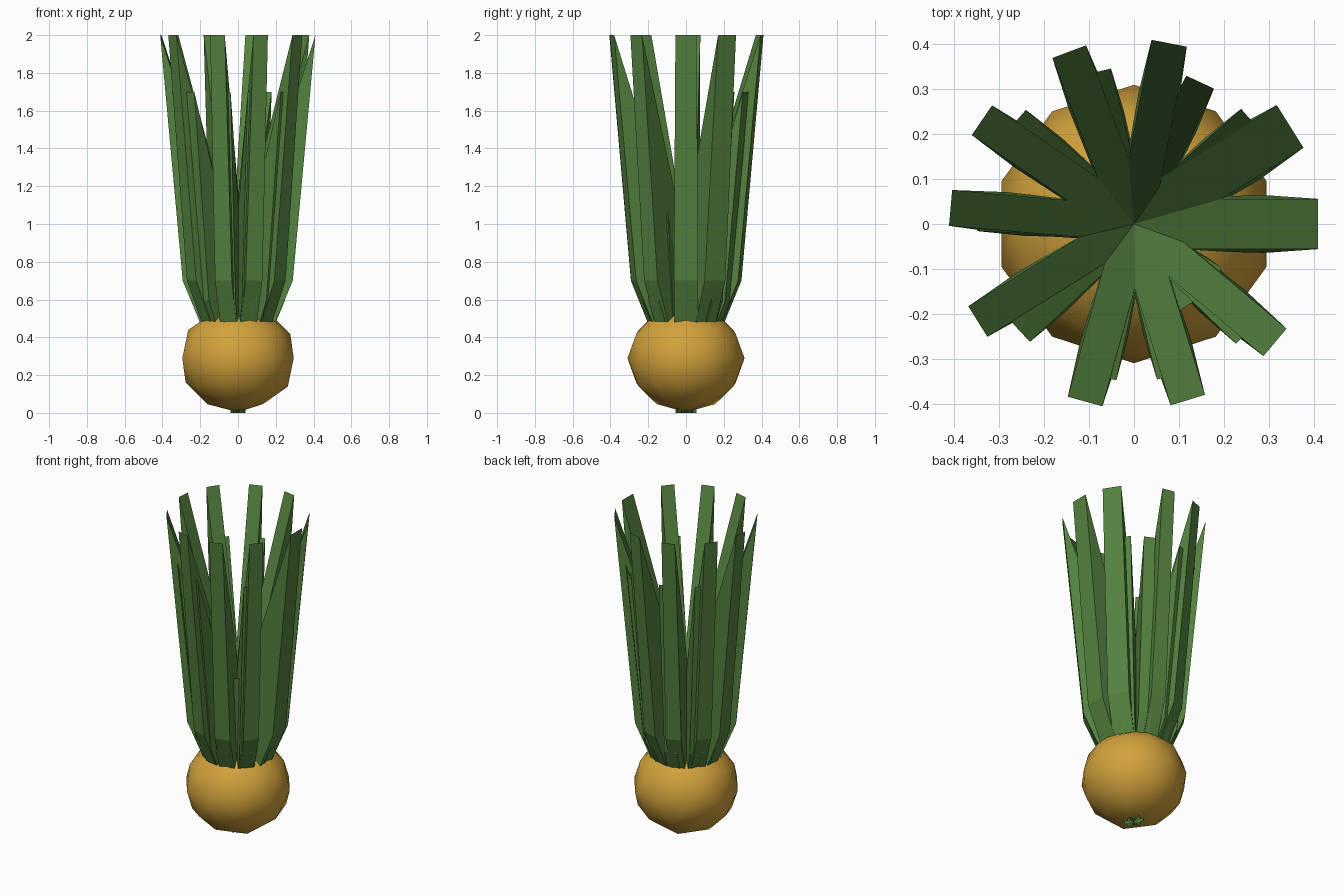
import bpy, bmesh, math

if "Cube" in bpy.data.objects:
    bpy.data.objects.remove(bpy.data.objects["Cube"])


def material(name, rgb):
    m = bpy.data.materials.new(name)
    m.diffuse_color = (*rgb, 1)
    m.use_nodes = True
    m.node_tree.nodes["Principled BSDF"].inputs["Base Color"].default_value = m.diffuse_color
    return m


GOLD = material("golden_skin", (0.64, 0.36, 0.045))
GREEN = material("leaf_green", (0.09, 0.225, 0.05))

# Round bulb, slightly squashed
bpy.ops.mesh.primitive_ico_sphere_add(subdivisions=2, radius=0.31, location=(0, 0, 0.289))
bulb = bpy.context.object
bulb.name = "bulb"
bulb.scale.z = 0.92
bulb.data.materials.append(GOLD)
bpy.ops.object.shade_smooth()

# Side profile of one leaf wedge: radius, height, half width
PROFILE = [(0, 0, 0.04), (0.29, 0.7, 0.046), (0.41, 2.0, 0.04), (0, 0.74, 0.04)]


def add_leaf(bm, degrees, scale, widen=1.0):
    a = math.radians(degrees)
    c, s = math.cos(a), math.sin(a)
    sides = []
    for sign in (-1, 1):
        row = []
        for r, z, w in PROFILE:
            t = sign * w * widen
            row.append(bm.verts.new((scale * (r * c - t * s), scale * (r * s + t * c), scale * z)))
        sides.append(row)
    left, right = sides
    bm.faces.new(left)
    bm.faces.new(right[::-1])
    for i in range(4):
        j = (i + 1) % 4
        bm.faces.new((left[j], left[i], right[i], right[j]))


# Three rings of leaves: angles and overall scale
RINGS = {
    "outer_leaves": (1.0, [0, 32, 79, 110.6, 145.7, 175, 212, 254.6, 287, 320]),
    "middle_leaves": (0.85, [3, 41.5, 65, 104, 139, 177, 223, 258, 284, 316]),
    "inner_leaves": (0.53, [6, 40, 72, 106, 151, 180, 213, 250, 302, 328]),
}
for name, (scale, angles) in RINGS.items():
    bm = bmesh.new()
    for i, deg in enumerate(angles):
        add_leaf(bm, deg, scale, 1.4 if scale == 1.0 and i < 2 else 1.0)
    bmesh.ops.recalc_face_normals(bm, faces=bm.faces)
    mesh = bpy.data.meshes.new(name)
    bm.to_mesh(mesh)
    bm.free()
    mesh.materials.append(GREEN)
    bpy.context.collection.objects.link(bpy.data.objects.new(name, mesh))
